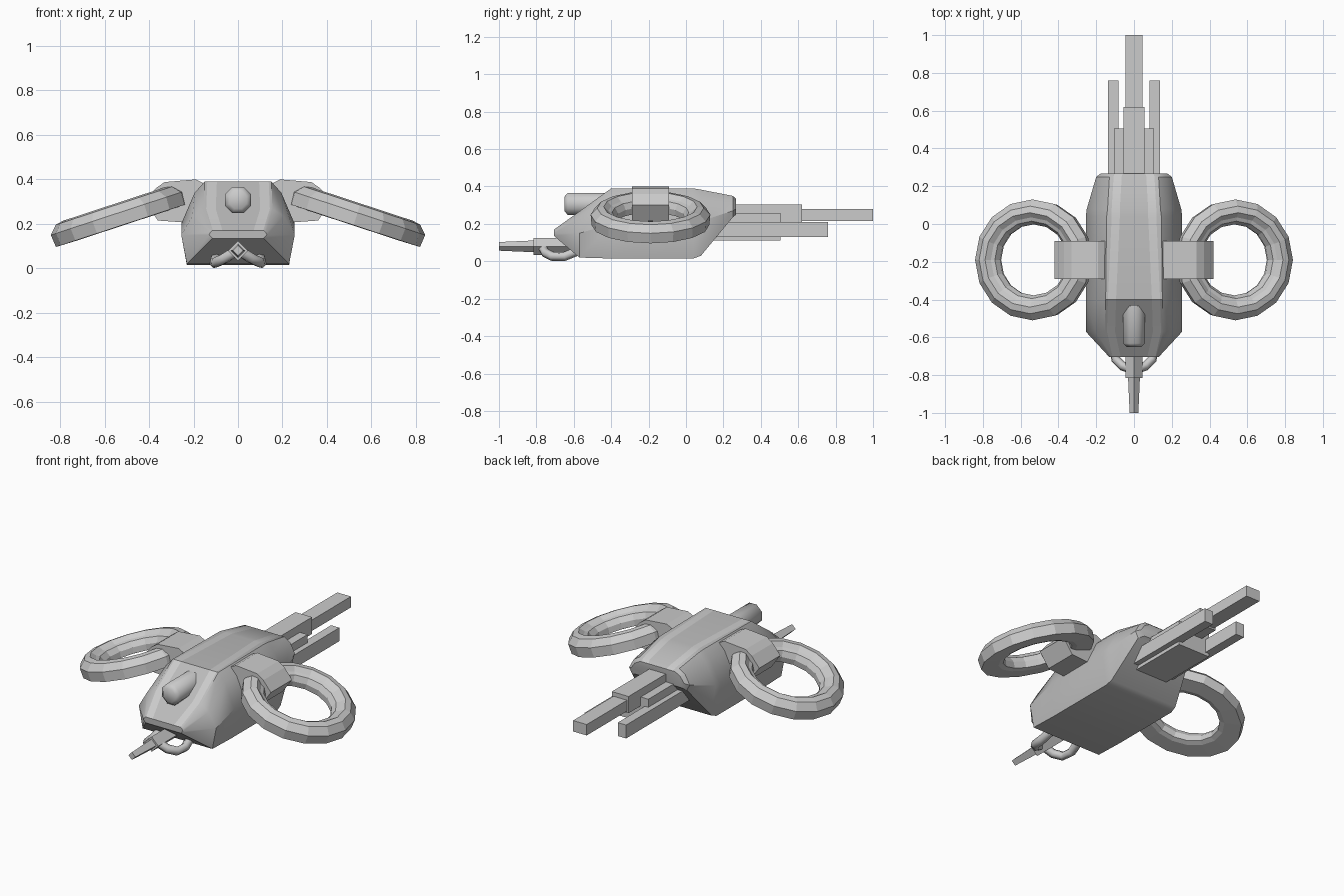
import bpy, bmesh
from math import cos, sin, pi, radians
from mathutils import Vector

if "Cube" in bpy.data.objects:
    bpy.data.objects.remove(bpy.data.objects["Cube"])


def finish(name, bm, smooth=None):
    bmesh.ops.recalc_face_normals(bm, faces=bm.faces)
    me = bpy.data.meshes.new(name)
    bm.to_mesh(me)
    bm.free()
    ob = bpy.data.objects.new(name, me)
    bpy.context.collection.objects.link(ob)
    if smooth:
        bpy.ops.object.select_all(action='DESELECT')
        ob.select_set(True)
        bpy.context.view_layer.objects.active = ob
        bpy.ops.object.shade_smooth_by_angle(angle=radians(smooth))
    return ob


def loft(bm, rings, caps=True, closed=False):
    """Bridge consecutive loops of points; returns faces with their column index."""
    vs = [[bm.verts.new(p) for p in r] for r in rings]
    n, out = len(vs[0]), []
    pairs = list(zip(vs, vs[1:])) + ([(vs[-1], vs[0])] if closed else [])
    for a, b in pairs:
        for i in range(n):
            j = (i + 1) % n
            out.append((i, bm.faces.new((a[i], a[j], b[j], b[i]))))
    if caps and not closed:
        bm.faces.new(vs[0])
        bm.faces.new(vs[-1])
    return out


def box(name, x0, x1, y0, y1, z0, z1):
    bm = bmesh.new()
    loft(bm, [[(x0, y, z0), (x1, y, z0), (x1, y, z1), (x0, y, z1)] for y in (y0, y1)])
    return finish(name, bm)


def turned(name, stations, z, sides, phase=0.0, smooth=None):
    """Round part along y from (y, radius) stations."""
    bm = bmesh.new()
    ang = [2 * pi * i / sides + phase for i in range(sides)]
    loft(bm, [[(r * cos(a), y, z + r * sin(a)) for a in ang] for y, r in stations])
    return finish(name, bm, smooth)


# Hull: half section is bottom, side, shoulder, top edge, stripe outer, stripe inner
stations = [
    # y, bottom (x, z), side (x, z), shoulder (x, z), top (x, z), stripe x
    (-0.705, .115, .135, .13, .15, .125, .162, .115, .17, .07),
    (-0.57, .23, .02, .255, .15, .205, .235, .155, .267, .10),
    (-0.40, .23, .015, .255, .20, .195, .34, .15, .39, .095),
    (0.04, .23, .015, .255, .21, .19, .345, .145, .39, .075),
    (0.08, .225, .03, .25, .215, .185, .34, .14, .383, .075),
    (0.25, .18, .235, .20, .27, .17, .325, .13, .35, .065),
    (0.268, .15, .25, .175, .28, .15, .315, .115, .335, .06),
]
bm = bmesh.new()
rings = []
for y, bx, bz, sx, sz, hx, hz, tx, tz, st in stations:
    half = [(bx, bz), (sx, sz), (hx, hz), (tx, tz), (st + .043, tz), (st, tz)]
    rings.append([(x, y, z) for x, z in half] + [(-x, y, z) for x, z in reversed(half)])
for col, f in loft(bm, rings):
    if col in (4, 6):
        f.material_index = 1
hull = finish("hull", bm, 35)
for nm, c in (("hull_grey", .5), ("stripe_grey", .68)):
    m = bpy.data.materials.new(nm)
    m.diffuse_color = (c, c, c, 1)
    m.use_nodes = True
    m.node_tree.nodes["Principled BSDF"].inputs["Base Color"].default_value = m.diffuse_color
    hull.data.materials.append(m)

# Ring rotors and their mounting arms, on both sides
ring_profile = [(.315, -.05), (.32, .008), (.285, .045), (.25, .052), (.225, .03),
                (.205, .022), (.188, -.01), (.192, -.045), (.22, -.052)]
arm_profile = [(.14, .375), (.19, .40), (.33, .388), (.37, .36), (.42, .30),
               (.36, .215), (.26, .208), (.14, .22)]
for side, s in (("right", 1), ("left", -1)):
    bm = bmesh.new()
    t = radians(18.2)
    rings = []
    for k in range(16):
        a = 2 * pi * k / 16
        loop = []
        for r, h in ring_profile:
            u, v = r * cos(a), r * sin(a)
            loop.append((s * (.535 + u * cos(t) + h * sin(t)), -.19 + v,
                         .242 - u * sin(t) + h * cos(t)))
        rings.append(loop)
    loft(bm, rings, closed=True)
    finish(side + "_rotor_ring", bm)

    bm = bmesh.new()
    loft(bm, [[(s * x, y, z) for x, z in arm_profile] for y in (-.29, -.09)])
    finish(side + "_rotor_arm", bm)

    # Tail side boom
    box(side + "_tail_boom", *sorted((s * .082, s * .137)), .12, .76, .13, .21)

    # Feed pipe under the nose
    cu = bpy.data.curves.new(side + "_feed_pipe", 'CURVE')
    cu.dimensions = '3D'
    cu.bevel_depth = .025
    cu.bevel_resolution = 1
    cu.use_fill_caps = True
    path = [(.02, -.765, .07), (.06, -.752, .045), (.098, -.715, .027),
            (.105, -.65, .026), (.095, -.58, .055)]
    sp = cu.splines.new('POLY')
    sp.points.add(len(path) - 1)
    for p, (x, y, z) in zip(sp.points, path):
        p.co = (s * x, y, z, 1)
    bpy.context.collection.objects.link(bpy.data.objects.new(side + "_feed_pipe", cu))

# Tail centre boom
box("tail_boom_base", -.055, .055, .1, .62, .205, .305)
box("tail_boom_tip", -.045, .045, .6, 1.0, .215, .28)
box("tail_block", -.105, .105, .12, .505, .11, .258)

# Sensor pod on the nose slope
turned("sensor_pod", [(-.65, .042), (-.632, .064), (-.40, .064)], .307, 8, pi / 8, 50)

# Nose gun
turned("gun_body", [(-.815, .045), (-.60, .045)], .08, 4)
turned("gun_barrel", [(-1.0, .023), (-.80, .032)], .08, 4)
